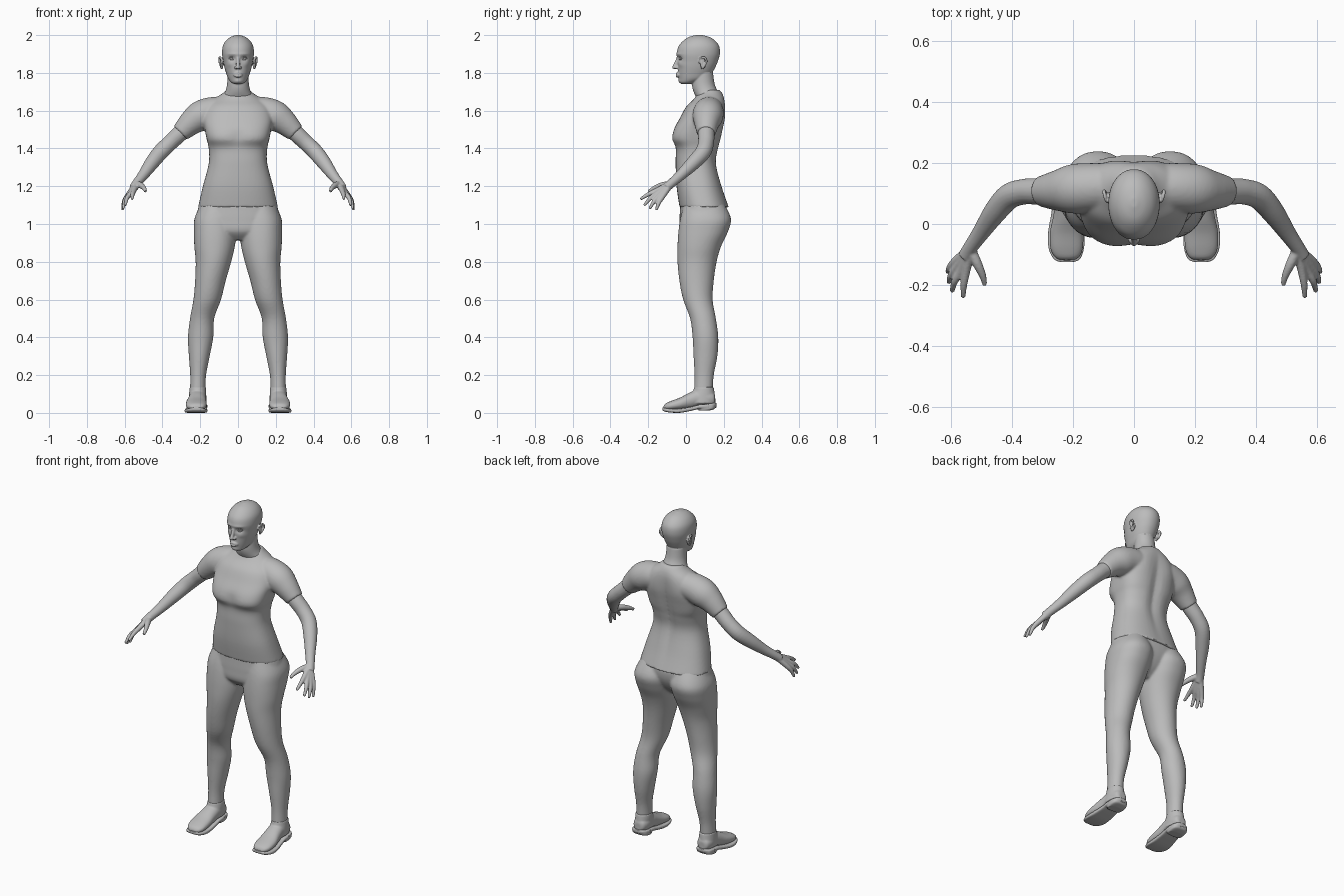
import bpy, bmesh, math
from mathutils import Vector, Matrix

GREY = bpy.data.materials.new("plain grey")
GREY.diffuse_color = (0.5, 0.5, 0.5, 1)
SIDES = (-1, 1)


def smooth_path(rows, sub=5):
    """Catmull-Rom interpolation of tuples of numbers."""
    out = []
    for i in range(len(rows) - 1):
        p0, p1, p2 = rows[max(i - 1, 0)], rows[i], rows[i + 1]
        p3 = rows[min(i + 2, len(rows) - 1)]
        for k in range(sub):
            t = k / sub
            out.append([0.5 * (2 * b + (c - a) * t + (2 * a - 5 * b + 4 * c - d) * t * t
                               + (3 * b - a - 3 * c + d) * t ** 3)
                        for a, b, c, d in zip(p0, p1, p2, p3)])
    return out + [list(rows[-1])]


def skin(bm, loops):
    """Bridge rings of points into a closed skin."""
    rings = [[bm.verts.new(p) for p in lp] for lp in loops]
    n = len(rings[0])
    faces = [bm.faces.new(rings[0]), bm.faces.new(rings[-1][::-1])]
    for a, b in zip(rings, rings[1:]):
        faces += [bm.faces.new((a[i], b[i], b[(i + 1) % n], a[(i + 1) % n])) for i in range(n)]
    bmesh.ops.recalc_face_normals(bm, faces=faces)


def loft(bm, rows, s=1, along='z', n=48):
    """Rows: position on axis, centre x, half width, low, high, squareness."""
    loops = []
    for pos, cx, hx, lo, hi, e in smooth_path(rows):
        lp = []
        for i in range(n):
            a = math.tau * i / n
            c, d = math.cos(a), math.sin(a)
            x = s * (cx + hx * math.copysign(abs(c) ** (2 / e), c))
            w = (lo + hi) / 2 + (hi - lo) / 2 * math.copysign(abs(d) ** (2 / e), d)
            lp.append((x, w, pos) if along == 'z' else (x, pos, w))
        loops.append(lp)
    skin(bm, loops)


def tube(bm, rows, s=1, n=20):
    """Rows: x, y, z, radius along a bent path."""
    pts = smooth_path(rows)
    ps = [Vector((s * p[0], p[1], p[2])) for p in pts]
    q, prev, loops = None, None, []
    for i, p in enumerate(ps):
        t = (ps[min(i + 1, len(ps) - 1)] - ps[max(i - 1, 0)]).normalized()
        q = t.to_track_quat('Z', 'Y') if q is None else prev.rotation_difference(t) @ q
        prev = t
        loops.append([p + q @ Vector((math.cos(math.tau * k / n), math.sin(math.tau * k / n), 0))
                      * pts[i][3] for k in range(n)])
    skin(bm, loops)


def ball(bm, c, r, rot=0):
    m = Matrix.Translation(c) @ Matrix.Rotation(rot, 4, 'Z') @ Matrix.Diagonal((*r, 1))
    bmesh.ops.create_uvsphere(bm, u_segments=24, v_segments=16, radius=1, matrix=m)


def bump(bm, side, cut, bumps):
    """Push the front (-1) or back (1) in y: x, z, spread x, spread z, amount."""
    for v in bm.verts:
        if v.co.y * side > cut * side:
            x, z = v.co.x, v.co.z
            v.co.y += sum(d * math.exp(-((x - bx) / sx) ** 2 - ((z - bz) / sz) ** 2)
                          for bx, bz, sx, sz, d in bumps)


def finish(name, bm, voxel=0, relax=3):
    me = bpy.data.meshes.new(name)
    for f in bm.faces:
        f.smooth = True
    bm.to_mesh(me)
    bm.free()
    me.materials.append(GREY)
    ob = bpy.data.objects.new(name, me)
    bpy.context.collection.objects.link(ob)
    if voxel:
        m = ob.modifiers.new("fuse", 'REMESH')
        m.mode, m.voxel_size, m.use_smooth_shade = 'VOXEL', voxel, True
        m = ob.modifiers.new("relax", 'SMOOTH')
        m.factor, m.iterations = 0.5, relax
    return ob


# shirt: torso with short sleeves
bm = bmesh.new()
loft(bm, [(1.088, 0, .212, -.034, .228, 2.3), (1.2, 0, .186, -.05, .19, 2.4),
          (1.32, 0, .155, -.055, .162, 2.4), (1.40, 0, .155, -.055, .173, 2.5),
          (1.45, 0, .166, -.076, .185, 2.9), (1.50, 0, .176, -.066, .195, 2.8),
          (1.56, 0, .185, -.033, .205, 2.5), (1.62, 0, .17, .0, .208, 2.3),
          (1.66, 0, .13, .04, .205, 2.1), (1.69, 0, .085, .06, .195, 2),
          (1.71, 0, .062, .08, .18, 2)])
bump(bm, -1, .05, [(0, 1.46, .04, .04, .010)])
bump(bm, 1, .12, [(0, 1.42, .03, .2, -.014), (-.09, 1.58, .05, .07, .006), (.09, 1.58, .05, .07, .006)])
for s in SIDES:
    tube(bm, [(.06, .125, 1.60, .075), (.14, .12, 1.592, .08), (.20, .115, 1.57, .081),
              (.25, .11, 1.535, .067), (.305, .107, 1.482, .05)], s, 32)
finish("shirt", bm, .007, 5)

# trousers: pelvis and two legs
bm = bmesh.new()
loft(bm, [(1.13, 0, .198, -.03, .205, 2.3), (1.08, 0, .212, -.032, .215, 2.3),
          (1.02, 0, .222, -.034, .205, 2.3), (.96, 0, .2, -.03, .17, 2.2),
          (.915, 0, .12, .01, .12, 2)])
for s in SIDES:
    loft(bm, [(1.11, .11, .085, -.01, .2, 2), (1.03, .118, .112, -.03, .238, 2.2),
              (.96, .121, .113, -.04, .222, 2.2), (.88, .124, .107, -.045, .185, 2.1),
              (.8, .130, .094, -.045, .162, 2), (.7, .146, .081, -.035, .147, 2),
              (.6, .163, .073, -.015, .141, 2), (.5, .190, .064, .022, .158, 2),
              (.4, .198, .067, .035, .171, 2), (.3, .205, .055, .04, .166, 2),
              (.2, .211, .042, .045, .147, 2), (.122, .213, .041, .043, .142, 2)], s)
finish("trousers", bm, .007, 4)

# arms with hands: metacarpals run from wrist to knuckles, then fingers
fingers = [((.550, -.150, 1.180), (.558, -.198, 1.158), (.560, -.236, 1.135)),
           ((.566, -.148, 1.165), (.588, -.188, 1.138), (.596, -.218, 1.103)),
           ((.579, -.139, 1.153), (.600, -.168, 1.122), (.607, -.190, 1.086)),
           ((.587, -.124, 1.146), (.604, -.143, 1.115), (.611, -.156, 1.080))]
for s, side in ((-1, "right"), (1, "left")):
    bm = bmesh.new()
    tube(bm, [(.24, .11, 1.545, .045), (.31, .107, 1.477, .044), (.36, .106, 1.43, .042),
              (.41, .09, 1.381, .042), (.455, .04, 1.325, .038), (.50, -.025, 1.262, .029),
              (.535, -.075, 1.218, .024), (.553, -.105, 1.192, .024)], s)
    for k, m, t in fingers:
        tube(bm, [(.535, -.078, 1.215, .017), (*k, .0145), (*m, .0115), (*t, .008)], s, 14)
        ball(bm, (s * t[0], t[1], t[2]), (.008,) * 3)
    tube(bm, [(.535, -.085, 1.212, .017), (.515, -.128, 1.205, .016),
              (.497, -.168, 1.19, .012), (.489, -.2, 1.172, .008)], s, 14)
    finish(side + "_arm", bm, .0045, 3)

# head with neck, nose, lips and ears
bm = bmesh.new()
loft(bm, [(1.742, 0, .02, -.024, .03, 2), (1.75, 0, .036, -.033, .055, 2.1),
          (1.77, 0, .052, -.037, .11, 2.1), (1.80, 0, .063, -.041, .138, 2.1),
          (1.83, 0, .072, -.043, .155, 2.1), (1.86, 0, .078, -.045, .168, 2.1),
          (1.90, 0, .084, -.049, .179, 2.1), (1.94, 0, .081, -.040, .176, 2.05),
          (1.97, 0, .065, -.015, .155, 2), (1.99, 0, .04, .015, .125, 2),
          (2.001, 0, .01, .055, .085, 2)], n=64)
bump(bm, -1, .03, [(s * x, z, a, b, d) for s in SIDES for x, z, a, b, d in (
    (.033, 1.876, .018, .012, .012), (.032, 1.9, .028, .007, -.004), (.045, 1.845, .017, .014, -.004))]
     + [(0, 1.79, .022, .016, -.005), (0, 1.757, .02, .01, -.005)])
loft(bm, [(1.66, 0, .09, .06, .19, 2), (1.70, 0, .068, .04, .17, 2),
          (1.74, 0, .058, .032, .152, 2), (1.80, 0, .055, .035, .143, 2)])
tube(bm, [(0, -.036, 1.893, .010), (0, -.047, 1.865, .009), (0, -.056, 1.843, .010),
          (0, -.061, 1.831, .012)])
ball(bm, (0, -.062, 1.829), (.011, .011, .009))
for z, r in ((1.796, .0055), (1.784, .0065)):
    tube(bm, [(-.024, -.036, 1.79, .003), (-.01, -.047, z, r), (.01, -.047, z, r),
              (.024, -.036, 1.79, .003)])
for s in SIDES:
    ball(bm, (s * .012, -.05, 1.828), (.008, .011, .008))
    ball(bm, (s * .086, .09, 1.85), (.007, .016, .03), s * .4)
    # outer ear rim
    tube(bm, [(.082, .072, 1.852, .005), (.091, .076, 1.877, .005), (.097, .097, 1.882, .006),
              (.098, .108, 1.862, .006), (.092, .098, 1.838, .006), (.084, .083, 1.822, .006)], s, 12)
finish("head", bm, .0035, 3)

# eyes and eyelids
bm = bmesh.new()
lids = bmesh.new()
for s in SIDES:
    ball(bm, (s * .033, -.0195, 1.877), (.0135,) * 3)
    for h in (.0075, -.006):
        tube(lids, [(.018, -.030, 1.876, .002), (.026, -.034, 1.877 + h, .0028),
                    (.037, -.033, 1.877 + h, .0028), (.049, -.022, 1.877, .002)], s, 10)
finish("eyes", bm)
finish("eyelids", lids)

# shoes: upper with ankle collar, then sole with heel
for s, side in ((-1, "right"), (1, "left")):
    bm = bmesh.new()
    loft(bm, [(-.119, .22, .022, .02, .036, 2), (-.108, .22, .04, .016, .05, 2.2),
              (-.08, .221, .053, .014, .063, 2.3), (-.03, .221, .055, .016, .082, 2.2),
              (.02, .217, .049, .02, .108, 2.1), (.06, .214, .046, .03, .122, 2.2),
              (.11, .213, .046, .035, .12, 2.3), (.145, .213, .035, .04, .108, 2.2),
              (.155, .213, .018, .045, .09, 2)], s, 'y')
    loft(bm, [(.05, .214, .048, .01, .156, 2.2), (.09, .214, .046, .025, .153, 2.1),
              (.115, .213, .045, .037, .150, 2), (.137, .213, .043, .043, .147, 2)], s)
    finish(side + "_shoe", bm, .0045, 3)
    bm = bmesh.new()
    loft(bm, [(-.125, .22, .022, .014, .03, 3), (-.115, .22, .043, .008, .027, 4),
              (-.08, .222, .058, .002, .023, 5), (-.03, .222, .060, .001, .024, 5),
              (.03, .218, .054, .012, .034, 5), (.06, .216, .052, .02, .041, 5),
              (.068, .216, .052, .022, .043, 5), (.12, .215, .051, .026, .049, 5),
              (.15, .214, .038, .031, .053, 4), (.161, .214, .018, .035, .053, 3)], s, 'y')
    loft(bm, [(.012, .215, .046, .068, .12, 3), (.022, .215, .05, .066, .152, 3),
              (.045, .215, .05, .066, .158, 3)], s)
    finish(side + "_shoe_sole", bm, .004, 2)
    # stitched welt ribs around the heel
    bm = bmesh.new()
    for i in range(15):
        a = math.pi * i / 14
        ball(bm, (s * .215 + .05 * math.cos(a), .105 + .053 * math.sin(a), .036), (.003, .003, .009))
    finish(side + "_heel_ribs", bm)

# rest the soles on the floor
bpy.context.view_layer.update()
dg = bpy.context.evaluated_depsgraph_get()
low = min(v.co.z for o in bpy.data.objects for v in o.evaluated_get(dg).data.vertices)
for o in bpy.data.objects:
    o.location.z -= low
